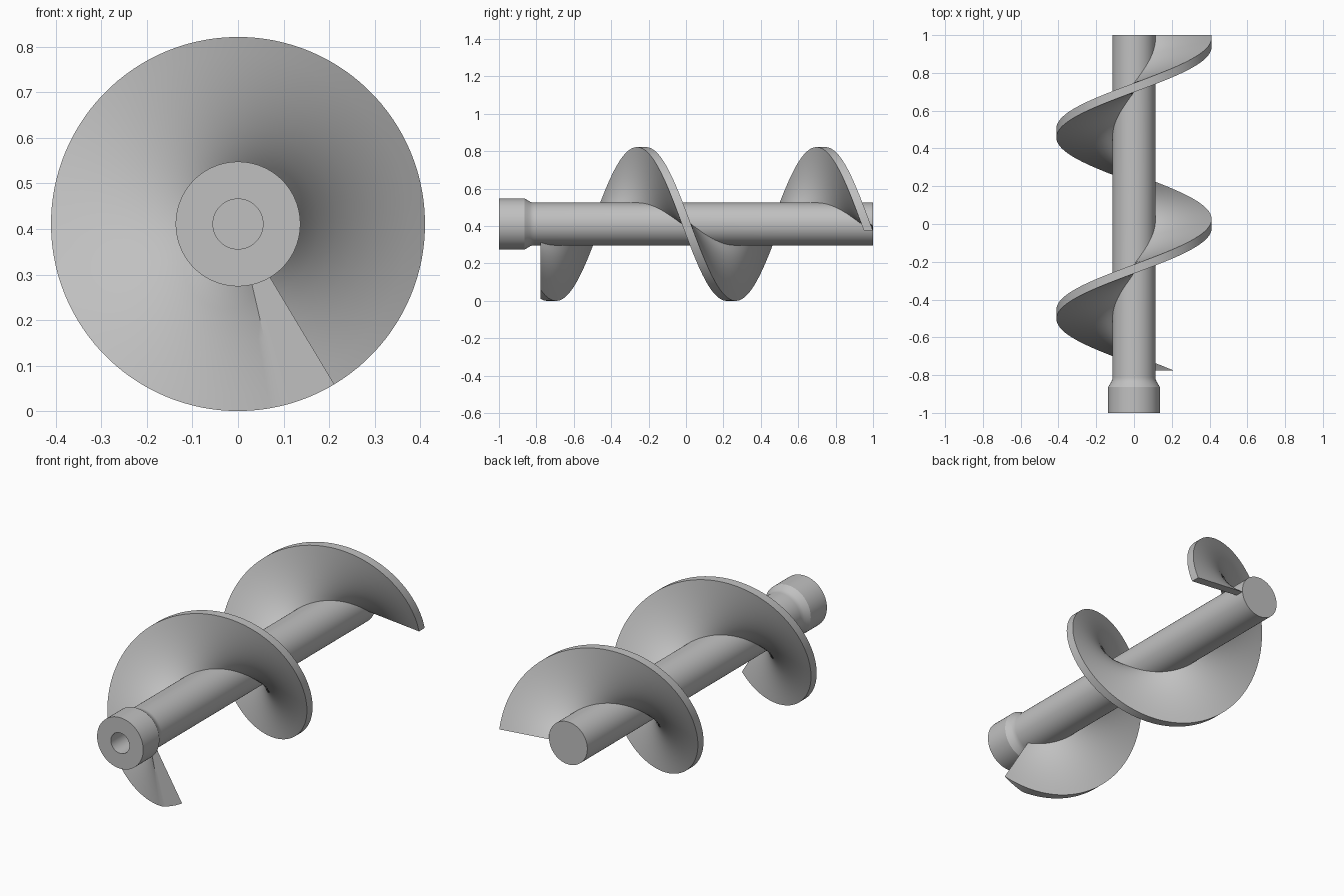
import bpy, bmesh
from math import sin, cos, radians, pi

cube = bpy.data.objects.get("Cube")
if cube:
    bpy.data.objects.remove(cube, do_unlink=True)

AXIS_Z = 0.411
SHAFT_R, FLIGHT_R = 0.114, 0.411
PITCH, THICK = 0.96, 0.048

steel = bpy.data.materials.new("grey_steel")
steel.use_nodes = True
grey = (0.53, 0.53, 0.53, 1)
steel.diffuse_color = grey
steel.node_tree.nodes["Principled BSDF"].inputs["Base Color"].default_value = grey


def polar(r, angle, y):
    return (r * cos(angle), y, AXIS_Z + r * sin(angle))


def loft(name, rings):
    """Skin closed rings of points into a capped, smooth shaded solid."""
    bm = bmesh.new()
    loops = [[bm.verts.new(p) for p in ring] for ring in rings]
    for a, b in zip(loops, loops[1:]):
        for i in range(len(a)):
            j = (i + 1) % len(a)
            bm.faces.new((a[i], a[j], b[j], b[i]))
    bm.faces.new(loops[0])
    bm.faces.new(loops[-1])
    bmesh.ops.remove_doubles(bm, verts=bm.verts, dist=1e-5)
    bmesh.ops.recalc_face_normals(bm, faces=bm.faces)
    mesh = bpy.data.meshes.new(name)
    bm.to_mesh(mesh)
    bm.free()
    mesh.materials.append(steel)
    obj = bpy.data.objects.new(name, mesh)
    bpy.context.collection.objects.link(obj)
    bpy.ops.object.select_all(action='DESELECT')
    obj.select_set(True)
    bpy.context.view_layer.objects.active = obj
    bpy.ops.object.shade_smooth_by_angle(angle=radians(30))
    return obj


# Shaft with blind bore, collar and curved shoulder: (radius, y) profile
profile = [(0.055, -0.8), (0.055, -1), (0.137, -1), (0.137, -0.863),
           (0.127, -0.847), (0.119, -0.833), (0.115, -0.822),
           (SHAFT_R, -0.81), (SHAFT_R, 1)]
SEGMENTS = 96
loft("shaft", [[polar(r, 2 * pi * i / SEGMENTS, y) for i in range(SEGMENTS)]
               for r, y in profile])

# Helical flight: its front is trimmed flat, its rear ends on a radial face
START, TOP_TURN, SWEEP, STEP, SPANS = -59, 211, 666, 3, 8
TOP_Y = -0.238
radii = [0.1 + (FLIGHT_R - 0.1) * i / SPANS for i in range(SPANS + 1)]


def flight_y(turn):
    return TOP_Y + PITCH * (turn - TOP_TURN) / 360


trim_y = flight_y(0) + THICK / 2
sections = []
for turn in range(0, SWEEP + 1, STEP):
    angle = radians(START - turn)
    front = max(flight_y(turn) - THICK / 2, trim_y)
    back = flight_y(turn) + THICK / 2
    sections.append([polar(r, angle, front) for r in radii] +
                    [polar(r, angle, back) for r in reversed(radii)])
loft("screw_flight", sections)
